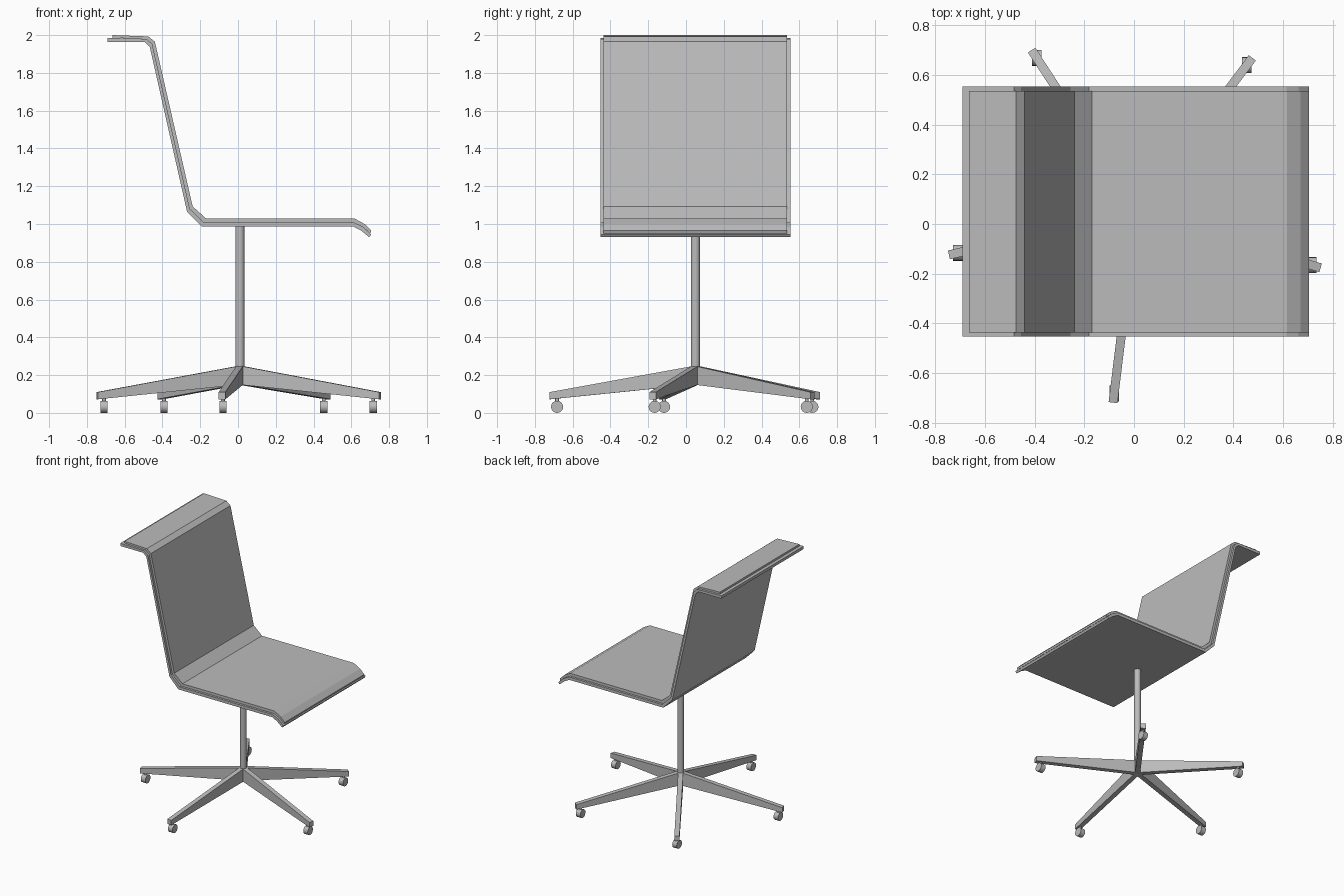
import bpy, bmesh, math
from mathutils import Matrix, Vector

if "Cube" in bpy.data.objects:
    bpy.data.objects.remove(bpy.data.objects["Cube"], do_unlink=True)

grey = bpy.data.materials.new("mid grey")
grey.use_nodes = True
grey.diffuse_color = (0.5, 0.5, 0.5, 1)
grey.node_tree.nodes["Principled BSDF"].inputs["Base Color"].default_value = (0.5, 0.5, 0.5, 1)

CX, CY = 0.01, 0.05  # axis of the post


def finish(name, bm, smooth=False):
    bmesh.ops.recalc_face_normals(bm, faces=bm.faces)
    mesh = bpy.data.meshes.new(name)
    bm.to_mesh(mesh)
    bm.free()
    mesh.materials.append(grey)
    obj = bpy.data.objects.new(name, mesh)
    bpy.context.collection.objects.link(obj)
    if smooth:
        bpy.ops.object.select_all(action='DESELECT')
        obj.select_set(True)
        bpy.context.view_layer.objects.active = obj
        bpy.ops.object.shade_smooth_by_angle(angle=math.radians(35))
    return obj


def strip(name, upper, lower, half):
    """Sheet between two x-z lines, extruded across the chair's width."""
    bm = bmesh.new()
    rows = []
    for y in (CY - half, CY + half):
        rows.append([[bm.verts.new((x, y, z)) for x, z in line] for line in (upper, lower)])
    (u0, l0), (u1, l1) = rows
    for i in range(len(upper) - 1):
        j = i + 1
        bm.faces.new((u0[i], u0[j], u1[j], u1[i]))
        bm.faces.new((l0[i], l0[j], l1[j], l1[i]))
        bm.faces.new((u0[i], u0[j], l0[j], l0[i]))
        bm.faces.new((u1[i], u1[j], l1[j], l1[i]))
    for i in (0, -1):
        bm.faces.new((u0[i], u1[i], l1[i], l0[i]))
    return finish(name, bm)


def cylinder(name, centre, radius, length, sides, rotation=Matrix()):
    bm = bmesh.new()
    bmesh.ops.create_cone(bm, cap_ends=True, segments=sides, radius1=radius,
                          radius2=radius, depth=length,
                          matrix=Matrix.Translation(centre) @ rotation)
    return finish(name, bm, True)


# Bent seat shell with a slightly narrower pad on top
pad_top = [(-0.665, 2.0), (-0.475, 1.993), (-0.44, 1.965), (-0.24, 1.093),
           (-0.17, 1.03), (0.615, 1.03), (0.67, 1.0), (0.705, 0.965)]
seam = [(-0.665, 1.985), (-0.483, 1.98), (-0.454, 1.952), (-0.255, 1.08),
        (-0.181, 1.009), (0.613, 1.009), (0.662, 0.985), (0.70, 0.951)]
shell_top = [(-0.69, 1.985)] + seam[1:-1] + [(0.705, 0.945)]
shell_under = [(-0.69, 1.963), (-0.493, 1.963), (-0.467, 1.937), (-0.27, 1.066),
               (-0.193, 0.987), (0.61, 0.987), (0.652, 0.965), (0.695, 0.93)]
strip("seat_shell", shell_top, shell_under, 0.503)
strip("seat_pad", pad_top, seam, 0.486)

# Central post
cylinder("post", (CX, CY, 0.59), 0.024, 0.8, 24)

# Five tapered legs, each ending in a caster
leg_side = [(0, 0.25), (0.775, 0.11), (0.775, 0.072), (0, 0.15)]
axle = Matrix.Rotation(math.pi / 2, 4, 'Y')
for n in range(5):
    angle = math.radians(-17 + 70 * n)
    turn = Matrix.Translation((CX, CY, 0)) @ Matrix.Rotation(angle, 4, 'Z')
    bm = bmesh.new()
    near, far = [[bm.verts.new(turn @ Vector((r, side, z))) for r, z in leg_side]
                 for side in (-0.018, 0.018)]
    bm.faces.new(near)
    bm.faces.new(far)
    for i in range(4):
        j = (i + 1) % 4
        bm.faces.new((near[i], near[j], far[j], far[i]))
    finish(f"leg_{n + 1}", bm)
    spot = turn @ Vector((0.738, 0, 0.036))
    cylinder(f"caster_wheel_{n + 1}", spot, 0.032, 0.038, 20, axle)
    cylinder(f"caster_stem_{n + 1}", spot + Vector((0, 0, 0.034)), 0.01, 0.02, 12)

# Rest the wheels on the floor
for obj in bpy.context.scene.objects:
    if obj.name.startswith("caster_wheel"):
        obj.location.z -= 0.004
